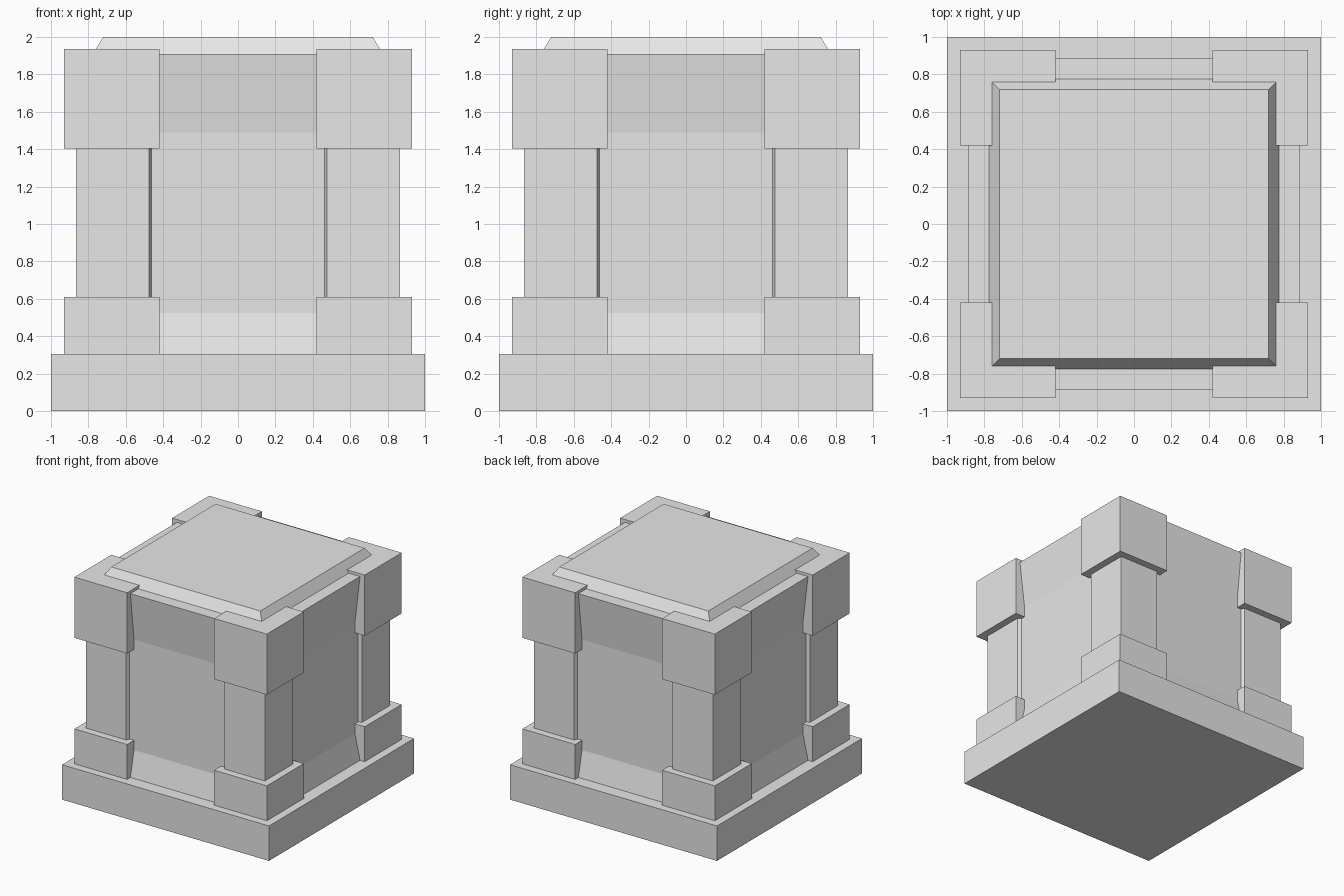
import bpy
import bmesh

cube = bpy.data.objects.get("Cube")
if cube:
    bpy.data.objects.remove(cube, do_unlink=True)

# Single plain grey stone colour
stone = bpy.data.materials.new("grey stone")
stone.use_nodes = True
grey = (0.8, 0.8, 0.8, 1)
stone.diffuse_color = grey
stone.node_tree.nodes["Principled BSDF"].inputs["Base Color"].default_value = grey


def loft(name, rings):
    """Solid through a stack of matching rings, each (outline, height)."""
    bm = bmesh.new()
    loops = [[bm.verts.new((x, y, z)) for x, y in outline] for outline, z in rings]
    count = len(loops[0])
    for low, high in zip(loops, loops[1:]):
        for i in range(count):
            j = (i + 1) % count
            bm.faces.new((low[i], low[j], high[j], high[i]))
    bm.faces.new(loops[0][::-1])
    bm.faces.new(loops[-1])
    bmesh.ops.recalc_face_normals(bm, faces=bm.faces)
    mesh = bpy.data.meshes.new(name)
    bm.to_mesh(mesh)
    bm.free()
    mesh.materials.append(stone)
    obj = bpy.data.objects.new(name, mesh)
    bpy.context.collection.objects.link(obj)
    return obj


def square(r):
    return [(-r, -r), (r, -r), (r, r), (-r, r)]


def prism(name, outline, bottom, top):
    return loft(name, [(outline, bottom), (outline, top)])


# Plinth, waisted body and bevelled lid
prism("plinth", square(1), 0, 0.305)
body_profile = [(0.885, 0.305), (0.835, 0.525), (0.835, 1.49), (0.885, 1.91)]
loft("body", [(square(r), z) for r, z in body_profile])
loft("lid", [(square(0.775), 1.91), (square(0.72), 2)])

# Four corner posts, each with a foot block and a cap block
block = [(0.42, 0.42), (0.93, 0.42), (0.93, 0.93), (0.42, 0.93)]
shaft = [(0.46, 0.46), (0.83, 0.46), (0.865, 0.475),
         (0.865, 0.865), (0.475, 0.865), (0.46, 0.83)]
for side, sx in (("left", 1), ("right", -1)):
    for end, sy in (("front", -1), ("back", 1)):
        corner = f"{end}_{side}"
        for part, outline, bottom, top in (
                ("foot", block, 0.305, 0.61),
                ("post", shaft, 0.61, 1.405),
                ("cap", block, 1.405, 1.935)):
            placed = [(x * sx, y * sy) for x, y in outline]
            prism(f"{corner}_{part}", placed, bottom, top)
